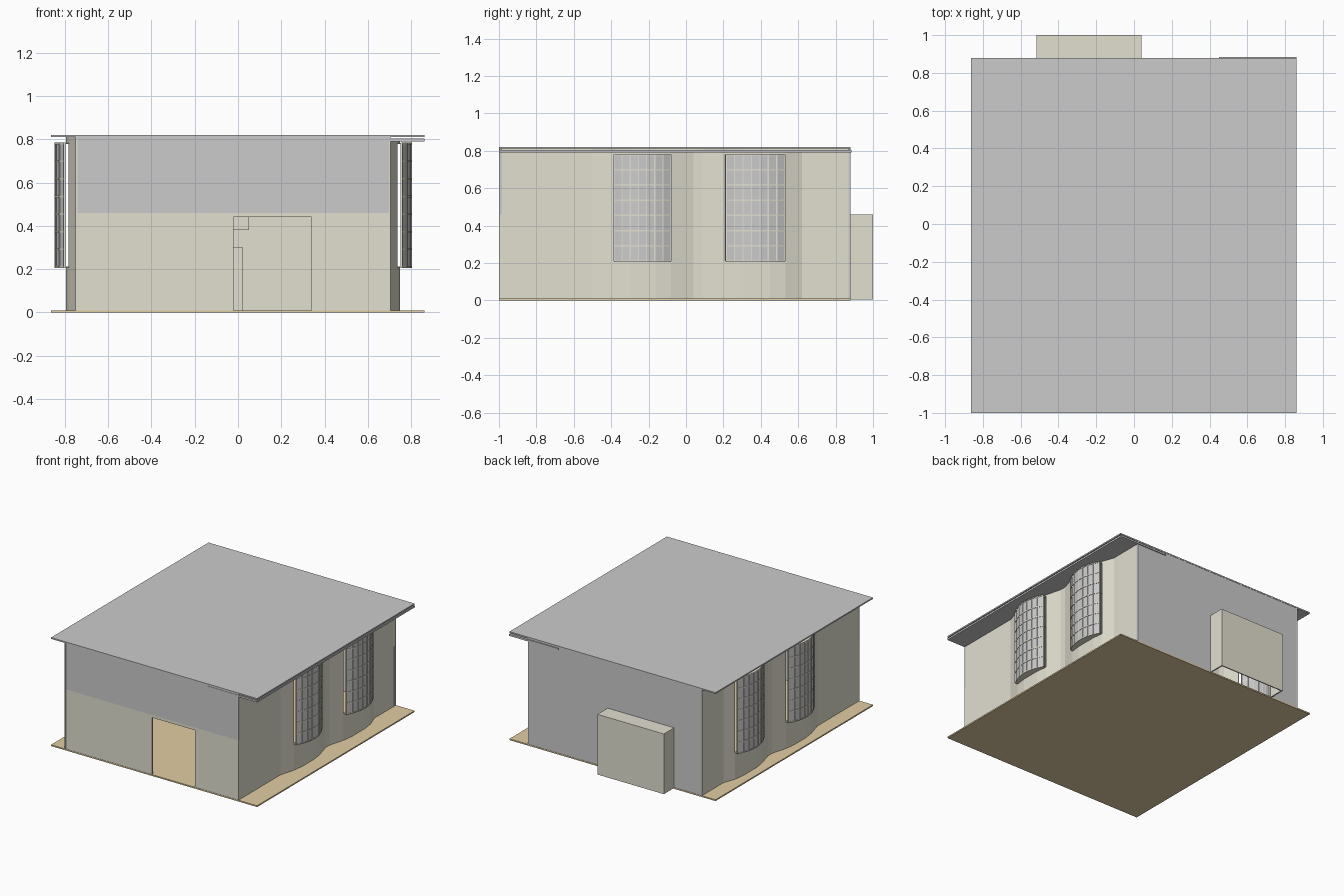
import bpy, bmesh, math

if "Cube" in bpy.data.objects:
    bpy.data.objects.remove(bpy.data.objects["Cube"])

def mat(name, col):
    m = bpy.data.materials.new(name)
    m.diffuse_color = (*col, 1)
    m.use_nodes = True
    m.node_tree.nodes["Principled BSDF"].inputs["Base Color"].default_value = m.diffuse_color
    return m

TAN = mat("tan", (0.76, 0.74, 0.63))
BROWN = mat("brown", (0.76, 0.61, 0.36))
CX = -0.0225          # mirror plane between the two side walls

def add(name, bm, material=None):
    bmesh.ops.recalc_face_normals(bm, faces=bm.faces)
    me = bpy.data.meshes.new(name)
    bm.to_mesh(me)
    bm.free()
    ob = bpy.data.objects.new(name, me)
    bpy.context.collection.objects.link(ob)
    if material:
        me.materials.append(material)
    return ob

def cube(bm, x0, x1, y0, y1, z0, z1):
    vs = bmesh.ops.create_cube(bm, size=1)["verts"]
    for v in vs:
        v.co = ((x0 + x1) / 2 + v.co.x * (x1 - x0),
                (y0 + y1) / 2 + v.co.y * (y1 - y0),
                (z0 + z1) / 2 + v.co.z * (z1 - z0))

def boxes(name, parts, material=None):
    bm = bmesh.new()
    for p in parts:
        cube(bm, *p)
    return add(name, bm, material)

# Floor and roof slabs
boxes("floor", [(-0.863, 0.86, -1, 0.88, 0, 0.01)], BROWN)
boxes("roof", [(-0.863, 0.86, -1, 0.88, 0.81, 0.82)])
boxes("roof_lower_sheet", [(0.45, 0.86, -1, 0.885, 0.79, 0.803)])

# Front wall with doorway, grey band above
F = (-0.998, -0.985)
boxes("front_wall", [(-0.75, -0.02, *F, 0.01, 0.46), (0.34, 0.705, *F, 0.01, 0.46),
                     (-0.02, 0.34, *F, 0.44, 0.46)], TAN)
boxes("front_upper_wall", [(-0.75, 0.705, *F, 0.46, 0.81)])

# Back wall: grey outside, tan wainscot inside, hearth opening through both
def hearth_wall(y0, y1, top):
    return [(-0.75, -0.5, y0, y1, 0.01, top), (0.02, 0.705, y0, y1, 0.01, top),
            (-0.5, 0.02, y0, y1, 0.30, top)]
boxes("back_wall", hearth_wall(0.87, 0.878, 0.81))
boxes("back_wainscot", hearth_wall(0.86, 0.87, 0.46), TAN)

# Hearth recess outside (open below) and its mantel inside
boxes("hearth_recess", [(-0.515, 0.04, 0.992, 1, 0.005, 0.46), (-0.515, 0.04, 0.878, 0.992, 0.452, 0.46),
                        (-0.515, -0.505, 0.878, 0.992, 0.005, 0.452),
                        (0.03, 0.04, 0.878, 0.992, 0.005, 0.452)], TAN)
boxes("mantel", [(-0.53, 0.05, 0.82, 0.86, 0.38, 0.45)], TAN)

# Side walls that swell out around each window
PROFILE = [(-1, .70), (-.5, .70), (-.38, .733), (-.30, .744), (-.16, .744), (-.08, .733), (.04, .70),
           (.09, .70), (.21, .733), (.29, .744), (.45, .744), (.53, .733), (.62, .70), (.88, .70)]
WINDOWS = [(-.385, -.08), (.215, .53)]
Z0, Z1 = 0.21, 0.78

def side_wall(side, name):
    top = 0.792 if side > 0 else 0.81
    bm = bmesh.new()
    zs = [0.01, Z0, Z1, top]
    grid = [[bm.verts.new((CX + side * (x - CX), y, z)) for z in zs] for y, x in PROFILE]
    for i in range(len(PROFILE) - 1):
        ym = (PROFILE[i][0] + PROFILE[i + 1][0]) / 2
        for k in range(3):
            if k == 1 and any(a < ym < b for a, b in WINDOWS):
                continue
            bm.faces.new((grid[i][k], grid[i + 1][k], grid[i + 1][k + 1], grid[i][k + 1]))
    ob = add(name, bm, TAN)
    s = ob.modifiers.new("thickness", "SOLIDIFY")
    s.thickness = 0.008
    s.offset = 0

# Curved window: glass, bars, sill and head plates
def bow(y0, y1, n=7, grow=0.0):
    ym, hw = (y0 + y1) / 2, (y1 - y0) / 2
    pts = []
    for i in range(n + 1):
        t = -1 + 2 * i / n
        pts.append((0.757 + grow + 0.044 * (1 - t * t), ym + t * hw))
    return pts

def prism(bm, outline, z0, z1):
    lo = [bm.verts.new((x, y, z0)) for x, y in outline]
    hi = [bm.verts.new((x, y, z1)) for x, y in outline]
    n = len(outline)
    bm.faces.new(lo[::-1])
    bm.faces.new(hi)
    for i in range(n):
        bm.faces.new((lo[i], lo[(i + 1) % n], hi[(i + 1) % n], hi[i]))

def strip(bm, outer, inner, z0, z1):
    for i in range(len(outer) - 1):
        prism(bm, [outer[i], outer[i + 1], inner[i + 1], inner[i]], z0, z1)

def flip(bm, side):
    if side < 0:
        for v in bm.verts:
            v.co.x = 2 * CX - v.co.x

def window(side, y0, y1, tag):
    mid, inn, out = bow(y0, y1), bow(y0, y1, grow=-0.005), bow(y0, y1, grow=0.003)
    bm = bmesh.new()
    strip(bm, mid, inn, Z0, Z1)
    flip(bm, side)
    add("window_glass_" + tag, bm)
    bm = bmesh.new()
    for k in range(8):
        z = Z0 + (Z1 - Z0) * k / 7
        strip(bm, out, inn, z - 0.004, z + 0.004)
    for x, y in mid:
        cube(bm, x - 0.006, x + 0.003, y - 0.003, y + 0.003, Z0, Z1)
    flip(bm, side)
    add("window_bars_" + tag, bm, TAN)
    bm = bmesh.new()
    for z in (Z0, Z1):
        prism(bm, [(0.73, y0)] + mid + [(0.73, y1)], z - 0.003, z + 0.003)
    flip(bm, side)
    add("window_plates_" + tag, bm, TAN)

for side, label in ((1, "right"), (-1, "left")):
    side_wall(side, label + "_wall")
    for j, (a, b) in enumerate(WINDOWS):
        window(side, a, b, f"{label}_{j + 1}")
